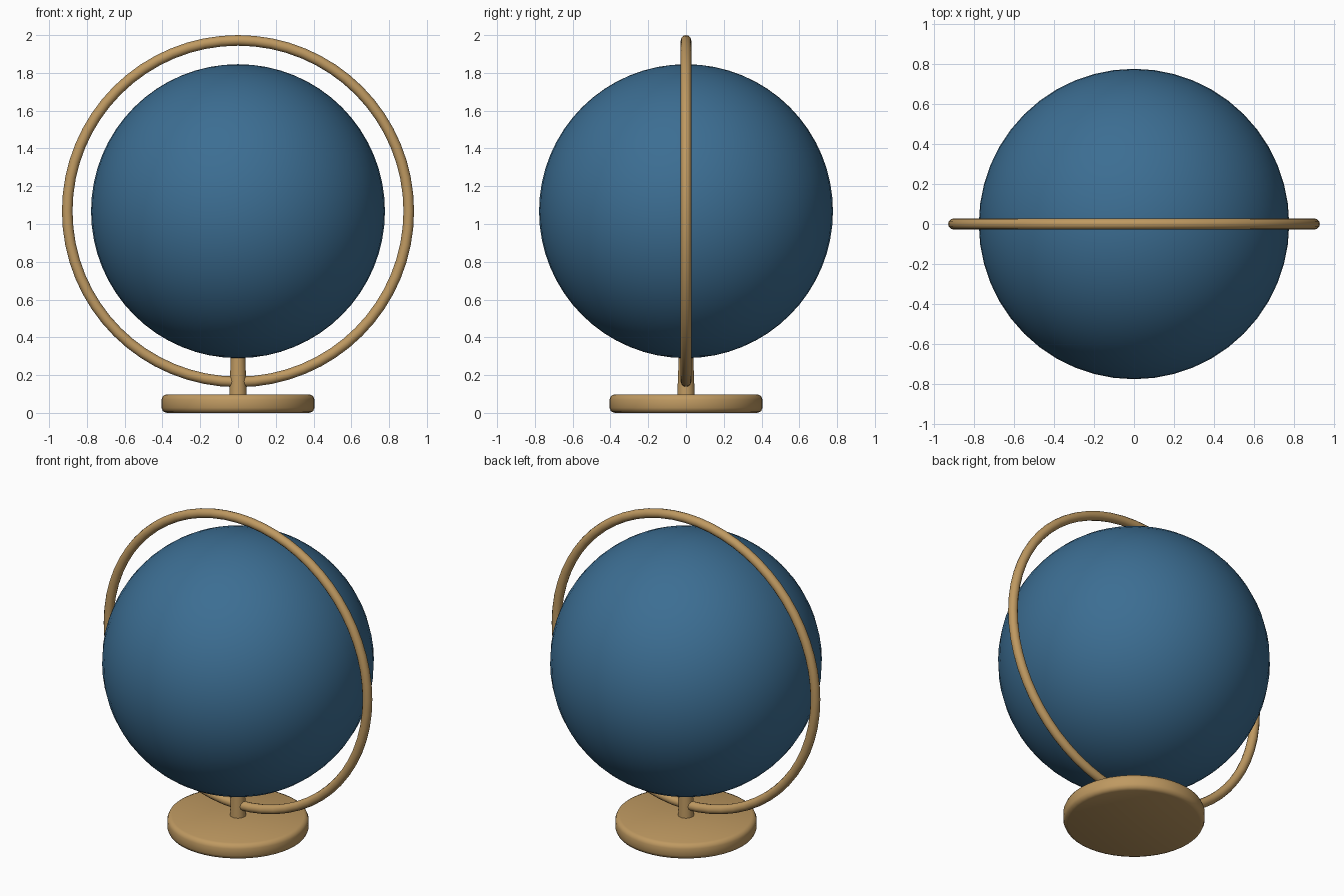
import bpy, math

cube = bpy.data.objects.get("Cube")
if cube:
    bpy.data.objects.remove(cube, do_unlink=True)


def make_material(name, rgb):
    mat = bpy.data.materials.new(name)
    mat.use_nodes = True
    mat.diffuse_color = (*rgb, 1)
    mat.node_tree.nodes["Principled BSDF"].inputs["Base Color"].default_value = (*rgb, 1)
    return mat


def finish(name, mat, angle=60):
    obj = bpy.context.object
    obj.name = name
    obj.data.materials.append(mat)
    bpy.ops.object.shade_smooth_by_angle(angle=math.radians(angle))
    return obj


ocean_blue = make_material("ocean_blue", (0.045, 0.155, 0.29))
brass = make_material("brass", (0.52, 0.32, 0.12))

CENTRE = 1.068  # height shared by globe and ring

# Globe ball
bpy.ops.mesh.primitive_uv_sphere_add(segments=48, ring_count=32, radius=0.778,
                                     location=(0, 0, CENTRE))
finish("globe", ocean_blue)

# Upright meridian ring around the globe
bpy.ops.mesh.primitive_torus_add(major_radius=0.904, minor_radius=0.028,
                                 major_segments=64, minor_segments=12,
                                 location=(0, 0, CENTRE),
                                 rotation=(math.pi / 2, 0, 0))
finish("meridian_ring", brass)

# Tapered post, from inside the base into the globe
bpy.ops.mesh.primitive_cone_add(vertices=24, radius1=0.047, radius2=0.037,
                                depth=0.26, location=(0, 0, 0.2))
finish("post", brass)

# Round base with softened rims
bpy.ops.mesh.primitive_cylinder_add(vertices=48, radius=0.405, depth=0.098,
                                    location=(0, 0, 0.049))
base = bpy.context.object
bevel = base.modifiers.new("rim", "BEVEL")
bevel.width = 0.027
bevel.segments = 2
bevel.limit_method = "ANGLE"
bpy.ops.object.modifier_apply(modifier=bevel.name)
finish("base", brass)
